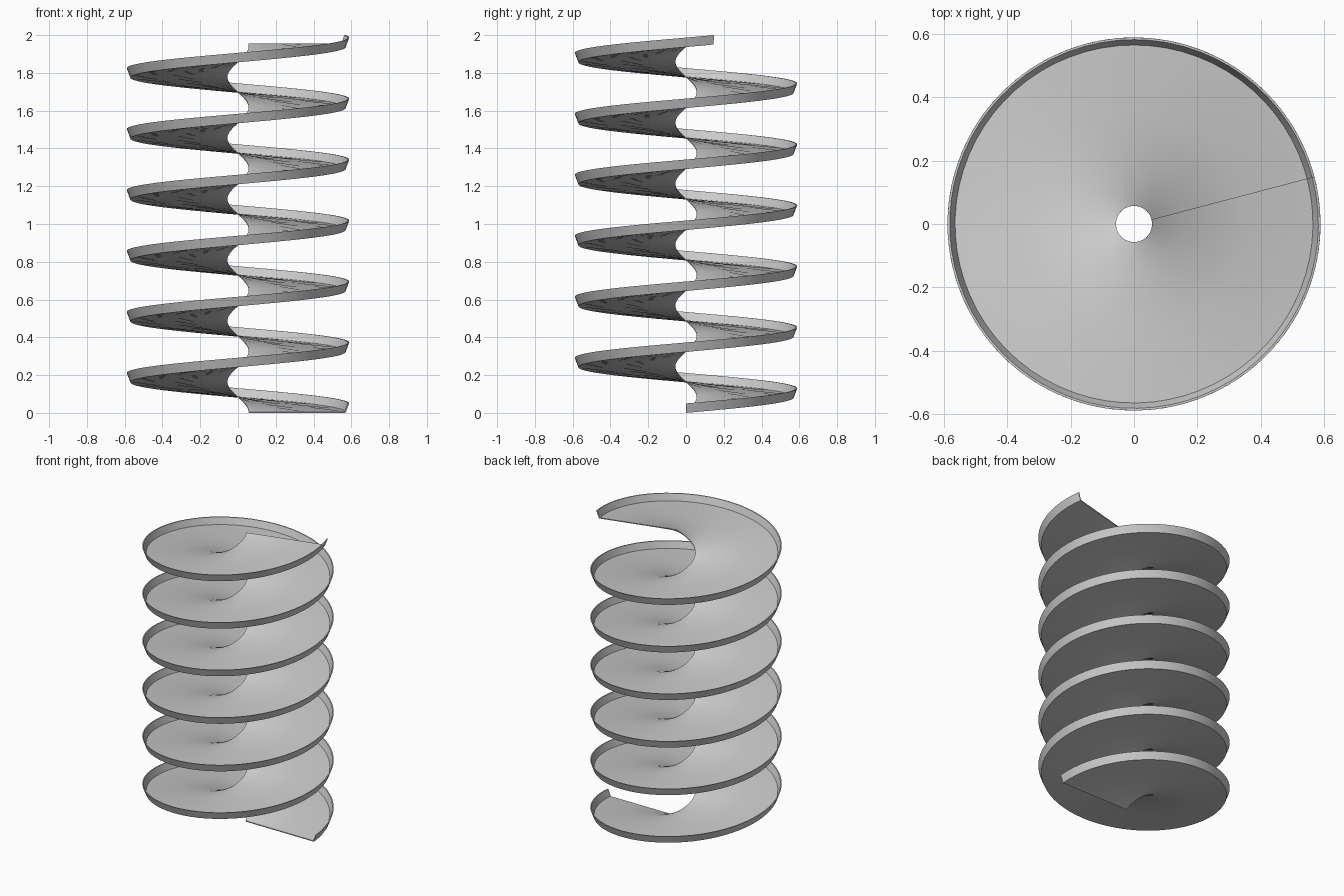
import bpy, bmesh
from math import sin, cos, radians

if "Cube" in bpy.data.objects:
    bpy.data.objects.remove(bpy.data.objects["Cube"])

HEIGHT, LIP = 2.0, 0.05
SWEEP = radians(6 * 360 + 14.7)
STEPS = 420

# Cross-section of the thin tray: flat floor with an outward-leaning lip (radius, z)
profile = [(0.057, 0.0), (0.15, 0.0), (0.35, 0.0), (0.57, 0.0), (0.589, LIP),
           (0.582, LIP), (0.565, 0.006), (0.35, 0.006), (0.15, 0.006), (0.057, 0.006)]

# Sweep the section upward around the z axis
bm = bmesh.new()
rings = []
for i in range(STEPS + 1):
    t = i / STEPS
    a = SWEEP * t
    rise = (HEIGHT - LIP) * t
    rings.append([bm.verts.new((r * cos(a), r * sin(a), z + rise)) for r, z in profile])

n = len(profile)
for lower, upper in zip(rings, rings[1:]):
    for j in range(n):
        k = (j + 1) % n
        bm.faces.new((lower[j], lower[k], upper[k], upper[j]))

# Cut ends of the ramp
bm.faces.new(rings[0][::-1])
bm.faces.new(rings[-1])
bmesh.ops.recalc_face_normals(bm, faces=bm.faces[:])

mesh = bpy.data.meshes.new("spiral_ramp")
bm.to_mesh(mesh)
bm.free()
ramp = bpy.data.objects.new("spiral_ramp", mesh)
bpy.context.collection.objects.link(ramp)
bpy.context.view_layer.objects.active = ramp
ramp.select_set(True)
bpy.ops.object.shade_smooth_by_angle(angle=radians(30))
